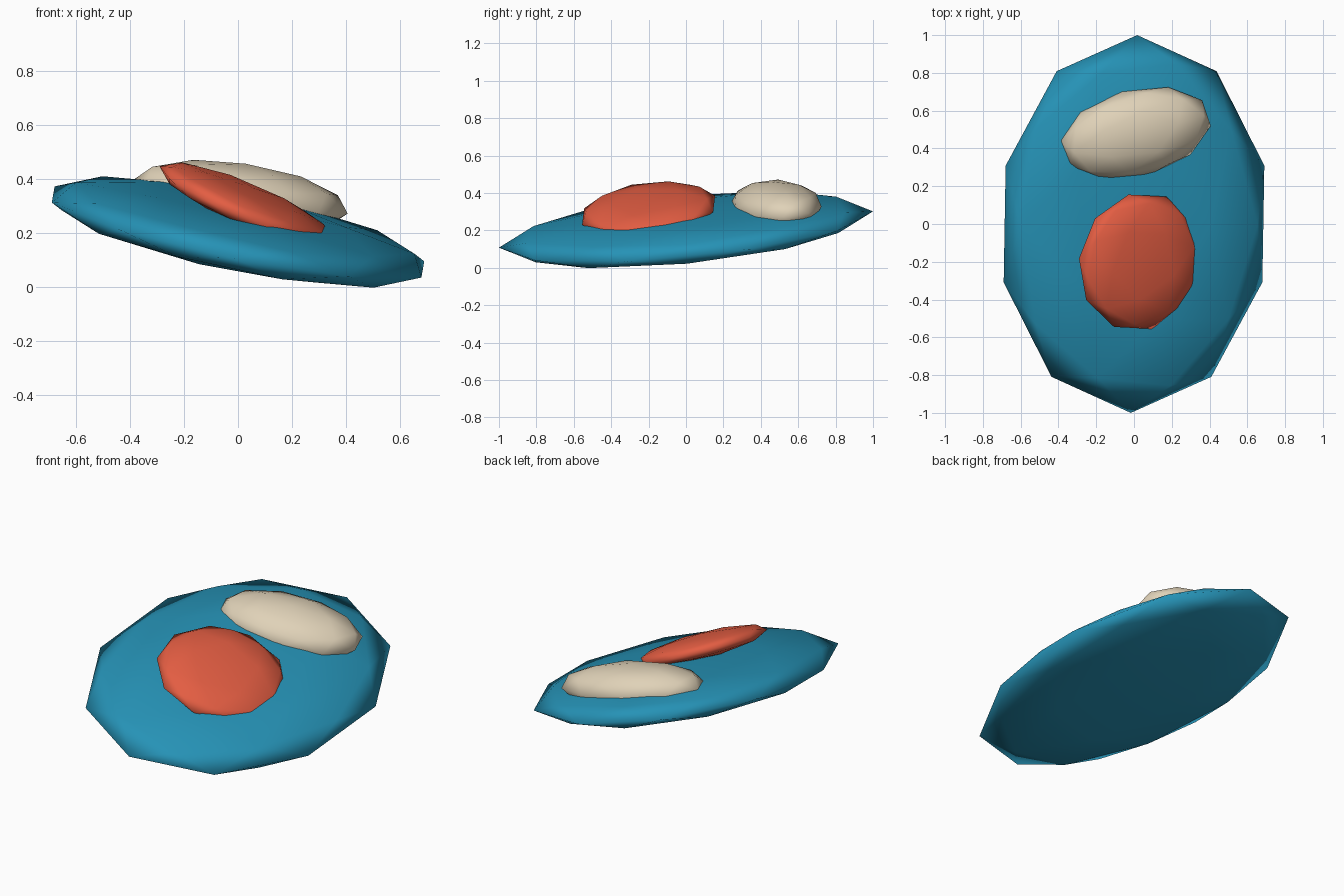
import bpy
from mathutils import Matrix, Vector

cube = bpy.data.objects.get("Cube")
if cube:
    bpy.data.objects.remove(cube, do_unlink=True)


def make_material(name, color):
    mat = bpy.data.materials.new(name)
    mat.use_nodes = True
    mat.diffuse_color = (*color, 1)
    mat.node_tree.nodes["Principled BSDF"].inputs["Base Color"].default_value = (*color, 1)
    return mat


def pebble(name, center, x_axis, y_axis, thickness, mat):
    """Coarse smooth ellipsoid given by two half axes and a half thickness."""
    bpy.ops.mesh.primitive_ico_sphere_add(subdivisions=2, radius=1)
    obj = bpy.context.object
    obj.name = obj.data.name = name
    x, y = Vector(x_axis), Vector(y_axis)
    z = x.cross(y).normalized() * thickness
    frame = Matrix((x, y, z)).transposed().to_4x4()
    obj.data.transform(Matrix.Translation(center) @ frame)
    obj.data.materials.append(mat)
    bpy.ops.object.shade_smooth()
    return obj


blue = make_material("sea blue", (0.019, 0.29, 0.47))
red = make_material("coral red", (0.77, 0.11, 0.055))
cream = make_material("warm cream", (0.745, 0.645, 0.48))

# Large tilted base lens
pebble("base_stone", (0, 0, 0.205), (0.72, 0, -0.146), (0.017, 1, 0.097), 0.114, blue)

# Thin disc leaning over the front half
pebble("front_disc", (0.032, -0.2, 0.308), (0.295, -0.13, -0.145), (0.138, 0.345, -0.01), 0.065, red)

# Plump oval on the back half
pebble("back_oval", (0.008, 0.48, 0.335), (0.395, 0.113, -0.055), (-0.073, 0.22, 0.03), 0.125, cream)
